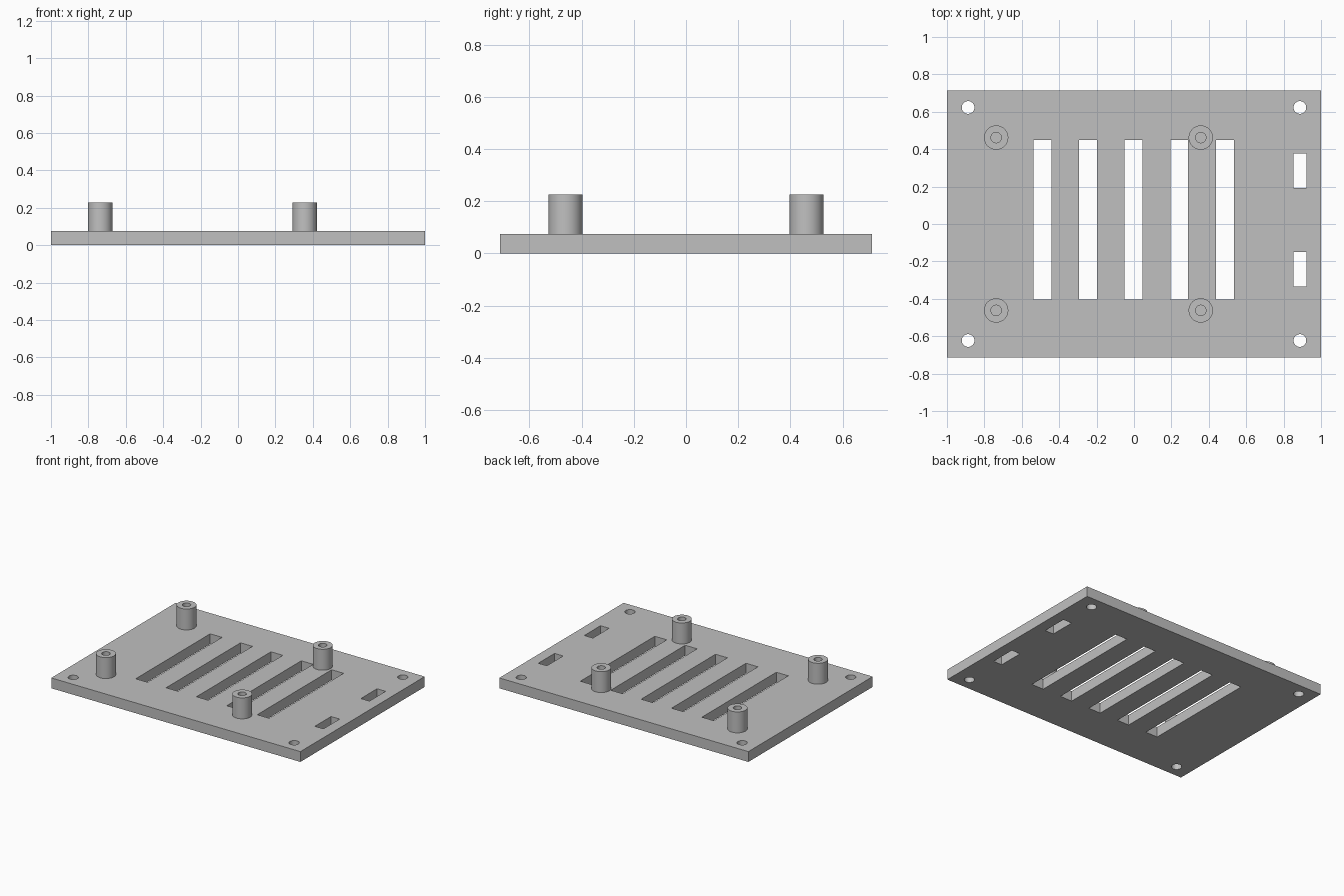
import bpy
import bmesh
from math import radians
from mathutils import Matrix, Vector

if "Cube" in bpy.data.objects:
    bpy.data.objects.remove(bpy.data.objects["Cube"], do_unlink=True)

HALF_X, HALF_Y = 1.0, 0.713
PLATE_TOP, POST_TOP = 0.075, 0.227
SEGMENTS = 48

grey = bpy.data.materials.new("plain grey")
grey.use_nodes = True
color = (0.53, 0.53, 0.53, 1)
grey.diffuse_color = color
grey.node_tree.nodes["Principled BSDF"].inputs["Base Color"].default_value = color


def make_object(name, bm):
    bmesh.ops.recalc_face_normals(bm, faces=bm.faces)
    mesh = bpy.data.meshes.new(name)
    bm.to_mesh(mesh)
    bm.free()
    mesh.materials.append(grey)
    obj = bpy.data.objects.new(name, mesh)
    bpy.context.collection.objects.link(obj)
    return obj


def add_box(bm, x0, x1, y0, y1, z0, z1):
    lo, hi = Vector((x0, y0, z0)), Vector((x1, y1, z1))
    matrix = Matrix.Translation((lo + hi) / 2) @ Matrix.Diagonal((*(hi - lo), 1))
    bmesh.ops.create_cube(bm, size=1, matrix=matrix)


def smooth(obj):
    bpy.ops.object.select_all(action="DESELECT")
    obj.select_set(True)
    bpy.context.view_layer.objects.active = obj
    bpy.ops.object.shade_smooth_by_angle(angle=radians(30))


# Base plate
bm = bmesh.new()
add_box(bm, -HALF_X, HALF_X, -HALF_Y, HALF_Y, 0, PLATE_TOP)
plate = make_object("base_plate", bm)

# Cutter: five vent slots, two strap slots and four corner screw holes
bm = bmesh.new()
for i in range(5):
    x = -0.49 + i * 0.244
    add_box(bm, x - 0.048, x + 0.048, -0.405, 0.449, -0.1, 0.2)
for y in (0.285, -0.242):
    add_box(bm, 0.852, 0.921, y - 0.093, y + 0.093, -0.1, 0.2)
for x in (-0.887, 0.887):
    for y in (-0.623, 0.623):
        bmesh.ops.create_cone(bm, cap_ends=True, segments=SEGMENTS, radius1=0.034,
                              radius2=0.034, depth=0.4,
                              matrix=Matrix.Translation((x, y, 0.03)))
cutter = make_object("plate_cutter", bm)
cutter.hide_render = True

cut = plate.modifiers.new("openings", "BOOLEAN")
cut.operation = "DIFFERENCE"
cut.solver = "EXACT"
cut.object = cutter
bpy.context.view_layer.objects.active = plate
bpy.ops.object.modifier_apply(modifier=cut.name)
bpy.data.objects.remove(cutter, do_unlink=True)
smooth(plate)


# Hollow standoff posts, each a lathed wall profile open at the plate
def make_post(name, x, y):
    bm = bmesh.new()
    profile = [(0.065, PLATE_TOP), (0.065, POST_TOP), (0.028, POST_TOP), (0.028, PLATE_TOP)]
    verts = [bm.verts.new((r, 0, z)) for r, z in profile]
    edges = [bm.edges.new(pair) for pair in zip(verts, verts[1:])]
    bmesh.ops.spin(bm, geom=verts + edges, cent=(0, 0, 0), axis=(0, 0, 1),
                   angle=radians(360), steps=SEGMENTS)
    bmesh.ops.remove_doubles(bm, verts=bm.verts, dist=0.0001)
    bmesh.ops.recalc_face_normals(bm, faces=bm.faces)
    # Keep the top rim facing up
    rim = max(bm.faces, key=lambda f: f.calc_center_median().z)
    flip = rim.normal.z < 0
    post = make_object(name, bm)
    if flip:
        post.data.flip_normals()
    post.location = (x, y, 0)
    smooth(post)


for side, x in (("right", -0.737), ("left", 0.357)):
    for end, y in (("front", -0.462), ("back", 0.462)):
        make_post(f"{end}_{side}_standoff", x, y)
